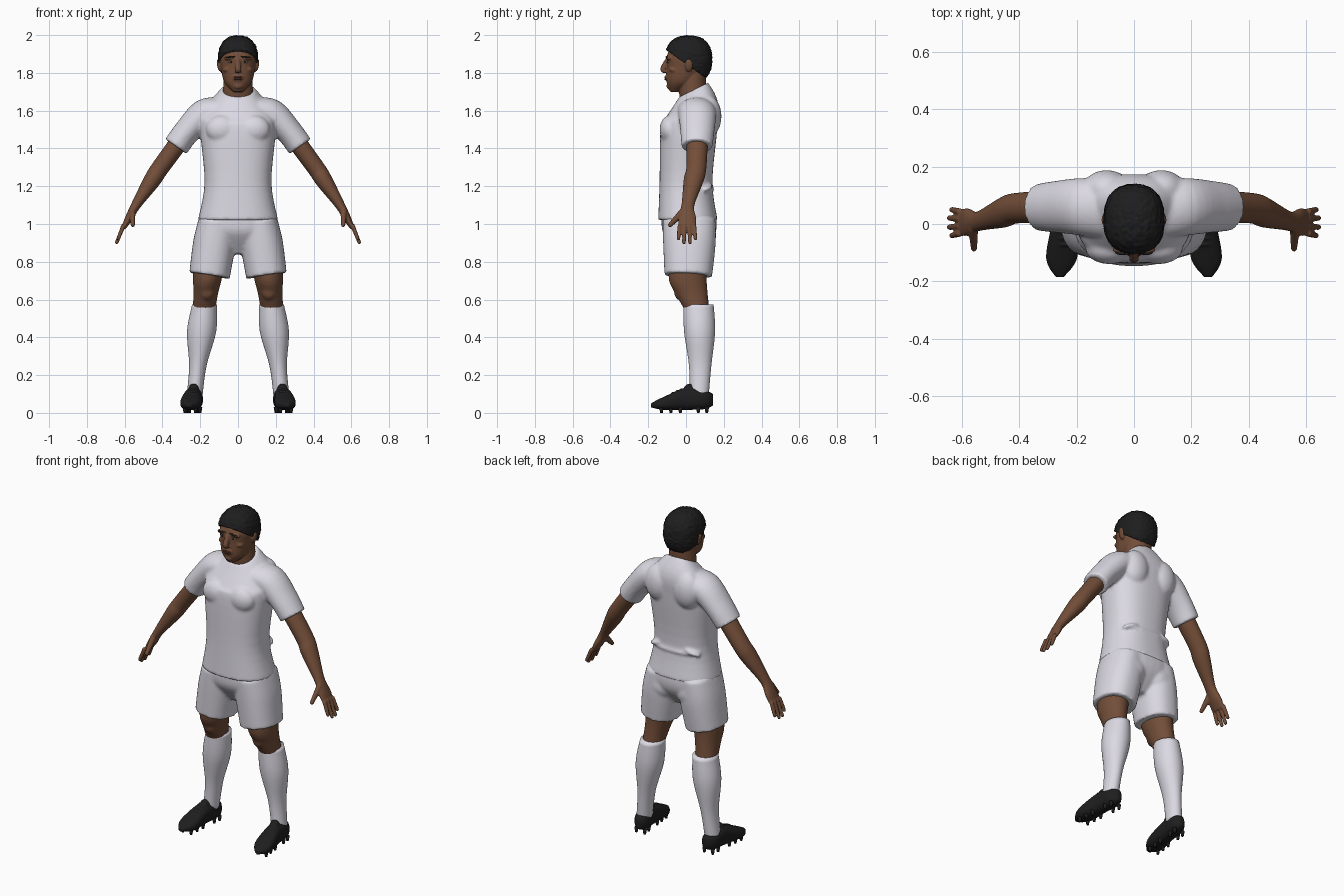
import bpy, bmesh, math
from mathutils import Vector, Matrix, noise

cube = bpy.data.objects.get("Cube")
if cube:
    bpy.data.objects.remove(cube, do_unlink=True)

X, Y, Z = Matrix.Identity(3)
SIDES = {"left": 1, "right": -1}


def material(name, *rgb):
    mat = bpy.data.materials.new(name)
    mat.use_nodes = True
    mat.diffuse_color = (*rgb, 1)
    shader = mat.node_tree.nodes["Principled BSDF"]
    shader.inputs["Base Color"].default_value = (*rgb, 1)
    shader.inputs["Roughness"].default_value = 0.8
    return mat


skin = material("brown skin", .17, .075, .04)
cloth = material("white cloth", .71, .69, .76)
black = material("black hair and leather", .013, .013, .013)
lip_colour = material("dark lip", .12, .045, .03)
eye_colour = material("eye white", .3, .27, .25)


def spline(rows, steps):
    """Catmull-Rom interpolation of whole rows of numbers."""
    result = []
    for i in range(len(rows) - 1):
        before, start, end = rows[max(i - 1, 0)], rows[i], rows[i + 1]
        after = rows[min(i + 2, len(rows) - 1)]
        leave, arrive = (end - before) / 2, (after - start) / 2
        for step in range(steps):
            t = step / steps
            bend = (leave * (1 - t) - arrive * t) + (end - start) * (2 * t - 1)
            result.append(start.lerp(end, t) + bend * t * (1 - t))
    return result + [rows[-1]]


def loft(bm, rows, ref=X, axis=None, power=2, steps=5, sides=36):
    """Skin superellipse rings; each row is a centre, two radii and an optional slope."""
    rows = [Vector((*centre, *sizes)).to_tuple() for centre, *sizes in rows]
    rows = spline([Vector((*row, 0)) if len(row) < 6 else Vector(row) for row in rows], steps)
    rings = []
    for i, row in enumerate(rows):
        *centre, wide, deep, slope = row
        ahead, behind = rows[min(i + 1, len(rows) - 1)], rows[max(i - 1, 0)]
        along = axis or (Vector(ahead[:3]) - Vector(behind[:3])).normalized()
        across = (ref - along * ref.dot(along)).normalized()
        other = along.cross(across)
        ring = []
        for side in range(sides):
            angle = math.tau * side / sides
            p, q = (math.copysign(abs(wave) ** (2 / power), wave)
                    for wave in (math.cos(angle), math.sin(angle)))
            offset = across * p * wide + other * q * deep + along * q * deep * slope
            ring.append(bm.verts.new(Vector(centre) + offset))
        rings.append(ring)
    for low, high in zip(rings, rings[1:]):
        for k in range(sides):
            bm.faces.new((low[k - 1], low[k], high[k], high[k - 1]))
    bm.faces.new(rings[0])
    bm.faces.new(rings[-1])


def column(bm, rows, foot=0, lean=0, **options):
    """Upright loft from rows of height, depth position and sizes, leaning sideways."""
    loft(bm, [((foot + lean * z, y, z), *sizes) for z, y, *sizes in rows], **options)


def blob(bm, centre, size, turn=0, power=2, detail=20):
    """Ellipsoid, made boxier by a higher power."""
    made = bmesh.ops.create_uvsphere(bm, u_segments=detail, v_segments=detail, radius=1)
    place = Matrix.Translation(centre) @ Matrix.Rotation(turn, 4, 'Y') @ Matrix.Diagonal((*size, 1))
    for vert in made["verts"]:
        vert.co /= sum(abs(c) ** power for c in vert.co) ** (1 / power)
        vert.co = place @ vert.co


def finish(name, bm, mat, voxel=0, soften=4):
    """Make the object; a voxel size fuses overlapping pieces into one skin."""
    bmesh.ops.recalc_face_normals(bm, faces=bm.faces)
    mesh = bpy.data.meshes.new(name)
    bm.to_mesh(mesh)
    bm.free()
    mesh.materials.append(mat)
    mesh.shade_smooth()
    obj = bpy.data.objects.new(name, mesh)
    bpy.context.scene.collection.objects.link(obj)
    if voxel:
        fuse = obj.modifiers.new("fuse", 'REMESH')
        fuse.mode, fuse.voxel_size, fuse.use_smooth_shade = 'VOXEL', voxel, True
        smooth = obj.modifiers.new("soften", 'SMOOTH')
        smooth.factor, smooth.iterations = .5, soften


# Arm joints, shared by the sleeves and the arms
def arm_joints(s):
    places = (.18, .06, 1.58), (.27, .06, 1.49), (.41, .055, 1.3), (.54, .01, 1.1), (.605, .005, .98)
    return [Vector((s * x, y, z)) for x, y, z in places]


# Shirt: torso, back fold, chest, shoulder blades and sleeves
bm = bmesh.new()
column(bm, [(1.02, .01, .212, .157), (1.22, 0, .177, .14), (1.5, .015, .2, .15),
            (1.6, .03, .18, .14, .3), (1.71, .04, .085, .077, .5)], axis=Z, power=2.4, sides=48)
blob(bm, (0, .115, 1.185), (.13, .035, .018))
for s in SIDES.values():
    collarbone, shoulder, elbow, *_ = arm_joints(s)
    blob(bm, (s * .085, -.085, 1.5), (.085, .055, .075))
    blob(bm, (s * .095, .12, 1.57), (.085, .068, .11))
    blob(bm, (s * .11, .1, 1.2), (.06, .04, .016), turn=s * .35)
    loft(bm, [((s * .1, .05, 1.6), .1, .07), (collarbone, .1, .08), (shoulder, .09, .07),
              (shoulder.lerp(elbow, .42), .082, .069)], ref=Y)
finish("shirt", bm, cloth, voxel=.009)

# Shorts: hips, seat and two wide legs
bm = bmesh.new()
column(bm, [(1.05, .015, .2, .145), (.95, .018, .21, .138), (.84, .015, .05, .06)], power=2.4)
for s in SIDES.values():
    blob(bm, (s * .095, .085, .94), (.09, .075, .085))
    column(bm, [(1.02, .016, .1, .14), (.9, .018, .112, .139), (.727, .012, .108, .126)],
           foot=s * .26, lean=-s * .15, power=2.3)
finish("shorts", bm, cloth, voxel=.009)

# Head: neck, jaw, skull, nose, chin, mouth, brows, cheeks and ears
bm = bmesh.new()
column(bm, [(1.6, .055, .09, .07), (1.7, .035, .08, .072), (1.8, .035, .075, .07)])
column(bm, [(1.7, -.06, .025, .025), (1.75, -.027, .072, .075), (1.83, 0, .091, .102),
            (1.9, .012, .094, .11), (1.97, .015, .05, .06)], axis=Z, power=2.2)
column(bm, [(1.87, -.098, .012, .012), (1.82, -.12, .017, .016), (1.805, -.108, .016, .008)])
blob(bm, (0, -.084, 1.73), (.027, .02, .018))
blob(bm, (0, -.097, 1.775), (.032, .014, .022))
for s in SIDES.values():
    blob(bm, (s * .04, -.088, 1.88), (.035, .018, .012), turn=s * .1)
    blob(bm, (s * .055, -.06, 1.82), (.026, .03, .017), turn=s * .4)
    blob(bm, (s * .1, .015, 1.84), (.011, .022, .034), turn=s * .2)
finish("head", bm, skin, voxel=.0045, soften=3)

# Lips, eyebrows, eyes and pupils
lips, brows, eyes, pupils = (bmesh.new() for _ in range(4))
for height in (1.777, 1.767):
    blob(lips, (0, -.106, height), (.024, .009, .005))
for s in SIDES.values():
    blob(brows, (s * .04, -.1, 1.884), (.026, .008, .005), turn=s * .1)
    blob(eyes, (s * .038, -.092, 1.857), (.015, .008, .006))
    blob(pupils, (s * .038, -.097, 1.857), (.006, .005, .006))
finish("lips", lips, lip_colour)
finish("eyebrows", brows, black)
finish("eyes", eyes, eye_colour)
finish("pupils", pupils, black)

# Hair: cropped cap cut along a slanted hairline, ruffled into curls
bm = bmesh.new()
blob(bm, (0, .014, 1.87), (.105, .124, .127), power=2.4, detail=80)
bmesh.ops.bisect_plane(bm, geom=bm.verts[:] + bm.edges[:] + bm.faces[:], clear_inner=True,
                       plane_co=(0, -.1, 1.918), plane_no=(0, .7, 1))
bmesh.ops.holes_fill(bm, edges=[edge for edge in bm.edges if edge.is_boundary])
bm.normal_update()
for vert in bm.verts:
    vert.co += vert.normal * noise.noise(vert.co * 75) * .005
finish("hair", bm, black)

for side, s in SIDES.items():
    # Arm with palm, four fingers and thumb
    bm = bmesh.new()
    _, shoulder, elbow, wrist, knuckles = arm_joints(s)
    loft(bm, [(shoulder, .058, .05), (elbow, .053, .047), (elbow.lerp(wrist, .35), .052, .045),
              (wrist, .034, .026), (wrist.lerp(knuckles, .6), .048, .02), (knuckles, .046, .012)], ref=Y)
    for finger in range(4):
        spread = finger - 1.5
        base = knuckles - Y * spread * .025 + Z * .015
        tip = base + Vector((s * .4, -spread * .07, -1)) * (.095 - spread ** 2 * .01)
        loft(bm, [(base, .012, .012), (tip, .01, .01)], ref=Y)
        blob(bm, tip, [.01] * 3)
    thumb_root, thumb_tip = wrist + Vector((s * .02, -.02, -.03)), wrist + Vector((s * .017, -.094, -.105))
    loft(bm, [(thumb_root, .022, .018), (thumb_tip, .012, .011)], ref=Y)
    blob(bm, thumb_tip, [.012] * 3)
    finish(side + "_arm", bm, skin, voxel=.005, soften=3)

    # Knee with kneecap, and sock with calf, on one leaning leg line
    leg = {"foot": s * .24, "lean": -s * .11, "axis": Z}
    bm = bmesh.new()
    column(bm, [(.8, .01, .085, .1), (.7, .01, .075, .1), (.63, .03, .065, .085), (.54, .06, .06, .065)], **leg)
    blob(bm, (s * .165, -.028, .645), (.042, .036, .05))
    finish(side + "_knee", bm, skin, voxel=.008)
    bm = bmesh.new()
    column(bm, [(.575, .066, .066, .08), (.43, .072, .077, .082), (.25, .075, .046, .059),
                (.09, .07, .042, .05)], **leg)
    finish(side + "_sock", bm, cloth)

    # Shoe from heel to toe, with tongue and laces
    bm = bmesh.new()
    profile = (.144, .07, .015, .03), (.1, .07, .044, .05), (0, .074, .047, .058), (-.12, .05, .054, .034), (-.185, .04, .014, .011)
    loft(bm, [((s * (.24 - y / 10), y, z), wide, high) for y, z, wide, high in profile], axis=-Y, power=2.5)
    blob(bm, (s * .235, .018, .125), (.028, .025, .03))
    for lace in range(4):
        blob(bm, (s * .24, -.005 - lace * .022, .132 - lace * .009), (.026, .006, .007))
    finish(side + "_shoe", bm, black, voxel=.005, soften=2)

    # Studs in pairs under the heel and the ball of the foot
    bm = bmesh.new()
    for y in (.11, .065, -.03, -.08, -.13):
        for offset in (-.028, .028):
            spot = Matrix.Translation((s * (.24 - y / 10) + offset, y, .015))
            bmesh.ops.create_cone(bm, cap_ends=True, segments=12, radius1=.007, radius2=.012, depth=.03, matrix=spot)
    finish(side + "_studs", bm, black)
